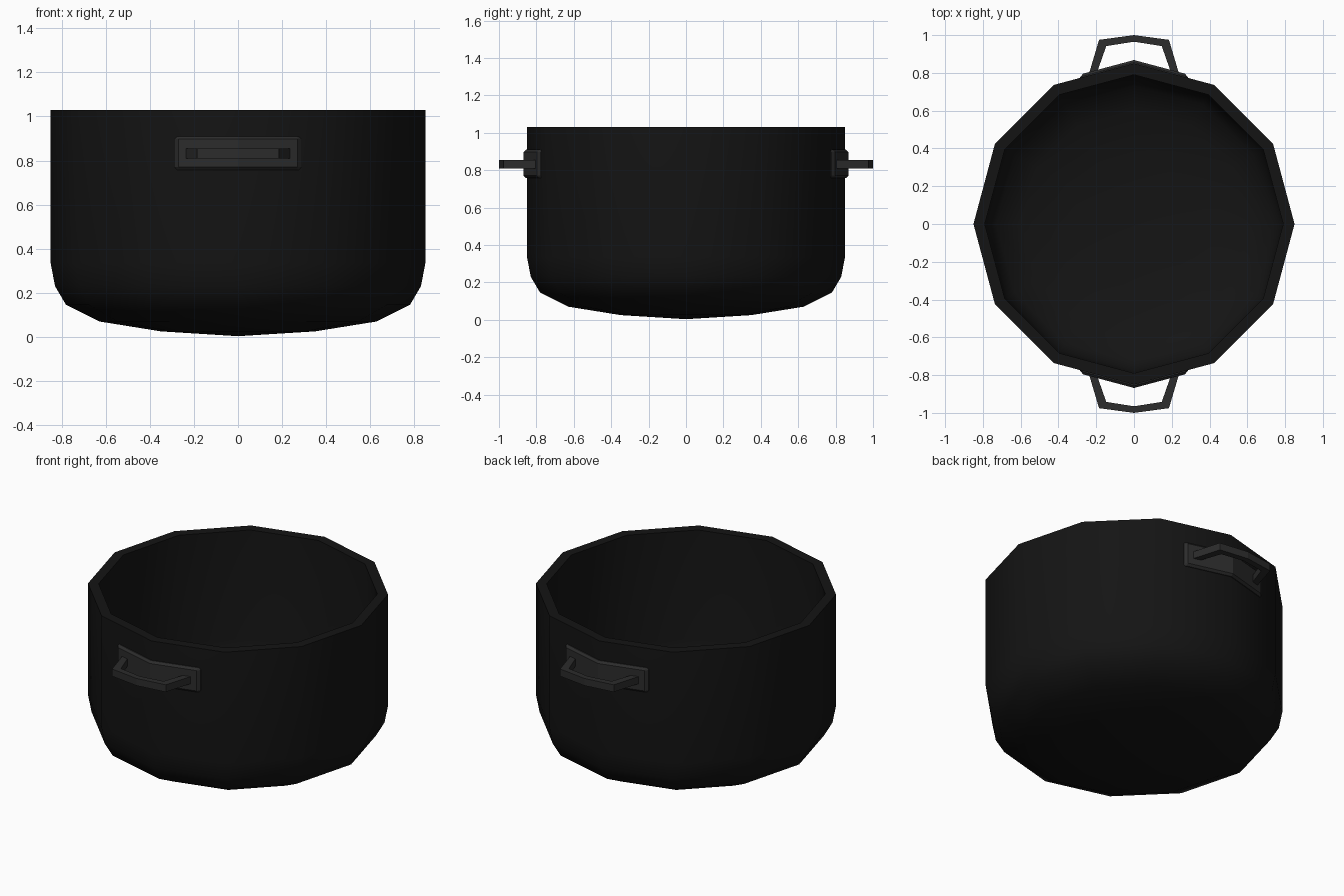
import bpy, bmesh, math

if "Cube" in bpy.data.objects:
    bpy.data.objects.remove(bpy.data.objects["Cube"])


def material(name, v):
    m = bpy.data.materials.new(name)
    m.diffuse_color = (v, v, v, 1)
    m.use_nodes = True
    m.node_tree.nodes["Principled BSDF"].inputs["Base Color"].default_value = m.diffuse_color
    return m


def make_object(name, bm, mat):
    bmesh.ops.recalc_face_normals(bm, faces=bm.faces[:])
    me = bpy.data.meshes.new(name)
    bm.to_mesh(me)
    bm.free()
    me.materials.append(mat)
    ob = bpy.data.objects.new(name, me)
    bpy.context.collection.objects.link(ob)
    return ob


def loft(bm, rings, closed_ring=True):
    # Join equal-length rings of points with quads and cap both ends
    vs = [[bm.verts.new(p) for p in r] for r in rings]
    n = len(vs[0])
    for a, b in zip(vs, vs[1:]):
        for i in range(n):
            j = (i + 1) % n
            bm.faces.new((a[i], a[j], b[j], b[i]))
    return vs


iron = material("black_iron", 0.007)
grip = material("dark_grey", 0.025)

# Pot body: twelve-sided lathe, outside then over the rim and down the inside
profile = [(0.35, 0.025), (0.63, 0.07), (0.78, 0.145), (0.83, 0.23), (0.85, 0.335),
           (0.85, 1.03), (0.79, 1.03), (0.79, 0.355), (0.775, 0.265), (0.73, 0.195),
           (0.60, 0.13), (0.34, 0.085)]
bm = bmesh.new()
angles = [i * math.tau / 12 for i in range(12)]
rings = loft(bm, [[(r * math.cos(a), r * math.sin(a), z) for a in angles] for r, z in profile])
for ring, z in ((rings[0], 0.003), (rings[-1], 0.065)):
    c = bm.verts.new((0, 0, z))
    for i in range(12):
        bm.faces.new((c, ring[i], ring[(i + 1) % 12]))
pot = make_object("pot_body", bm, iron)
bpy.context.view_layer.objects.active = pot
pot.select_set(True)
bpy.ops.object.shade_smooth_by_angle(angle=math.radians(35))

SLOPE = math.tan(math.radians(15))
for side, s in (("front", -1), ("back", 1)):
    # Mounting plate: chamfered strip bent around the wall corner
    bm = bmesh.new()

    def section(x, out, z0, z1, c):
        y = 0.85 - abs(x) * SLOPE
        pts = [(-0.02, z0), (out - c, z0), (out, z0 + c), (out, z1 - c), (out - c, z1), (-0.02, z1)]
        return [(x, s * (y + d), z) for d, z in pts]

    ends = loft(bm, [section(-0.285, 0.003, 0.757, 0.91, 0.013),
                     section(-0.27, 0.018, 0.757, 0.91, 0.013),
                     section(0, 0.018, 0.757, 0.91, 0.013),
                     section(0.27, 0.018, 0.757, 0.91, 0.013),
                     section(0.285, 0.003, 0.757, 0.91, 0.013)])
    bm.faces.new(ends[0])
    bm.faces.new(ends[-1])
    make_object(side + "_handle_plate", bm, grip)

    # Handle: square bar swept along a bracket path (outer xy, inner xy)
    half = [(0.24, 0.79, 0.2, 0.79), (0.185, 0.975, 0.147, 0.942)]
    path = [(-a, b, -c, d) for a, b, c, d in half] + [(0, 1.0, 0, 0.965)] + half[::-1]
    bm = bmesh.new()
    ends = loft(bm, [[(ox, s * oy, 0.809), (ox, s * oy, 0.854), (ix, s * iy, 0.854), (ix, s * iy, 0.809)]
                     for ox, oy, ix, iy in path])
    bm.faces.new(ends[0])
    bm.faces.new(ends[-1])
    make_object(side + "_handle", bm, grip)
